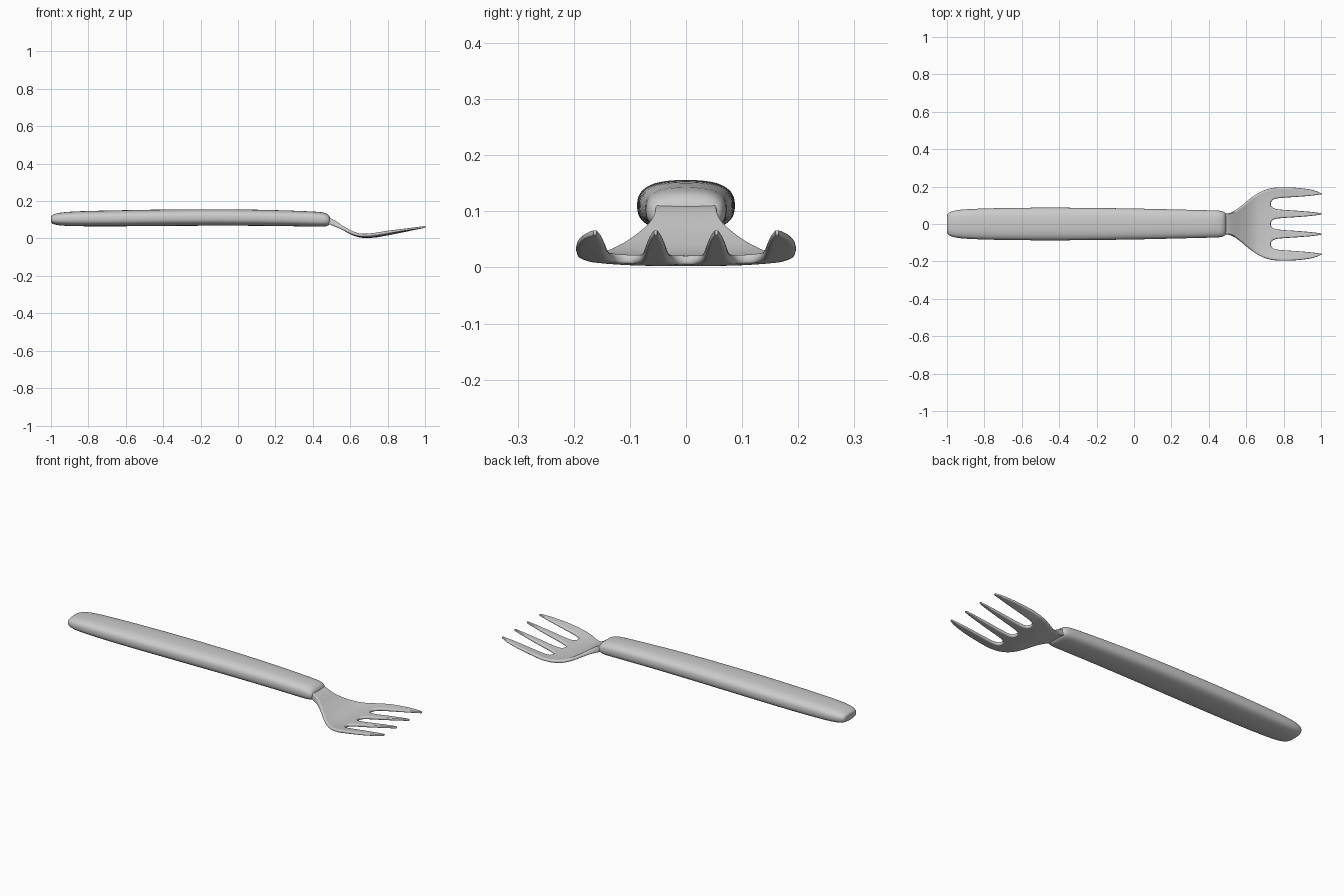
import bpy, bmesh, math

if "Cube" in bpy.data.objects:
    bpy.data.objects.remove(bpy.data.objects["Cube"])


def interp(table, x, col=1):
    """Piecewise-linear lookup in a table of rows sorted by x."""
    if x <= table[0][0]:
        return table[0][col]
    for a, b in zip(table, table[1:]):
        if x <= b[0]:
            f = (x - a[0]) / (b[0] - a[0])
            return a[col] + (b[col] - a[col]) * f
    return table[-1][col]


def make_object(name, bm):
    bmesh.ops.recalc_face_normals(bm, faces=bm.faces)
    for f in bm.faces:
        f.smooth = True
    me = bpy.data.meshes.new(name)
    bm.to_mesh(me)
    bm.free()
    ob = bpy.data.objects.new(name, me)
    bpy.context.collection.objects.link(ob)
    return ob


# Handle: rounded-box rings (x, half width, bottom z, top z)
RINGS = [
    (-1.0, 0.030, 0.092, 0.112), (-1.0, 0.052, 0.083, 0.121),
    (-0.985, 0.065, 0.075, 0.131), (-0.95, 0.076, 0.068, 0.140),
    (-0.87, 0.082, 0.065, 0.146), (-0.7, 0.087, 0.064, 0.150),
    (-0.45, 0.089, 0.066, 0.155), (-0.2, 0.087, 0.068, 0.157),
    (0.05, 0.083, 0.068, 0.156), (0.25, 0.078, 0.066, 0.151),
    (0.4, 0.074, 0.063, 0.145), (0.455, 0.073, 0.062, 0.141),
    (0.48, 0.068, 0.066, 0.132), (0.492, 0.058, 0.076, 0.116),
    (0.492, 0.03, 0.085, 0.105),
]
bm = bmesh.new()
N = 20
loops = []
for x, w, z0, z1 in RINGS:
    ring = []
    for i in range(N):
        a = 2 * math.pi * (i + 0.5) / N
        c, s = math.cos(a), math.sin(a)
        y = math.copysign(abs(c) ** 0.75, c) * w
        z = (z0 + z1) / 2 + math.copysign(abs(s) ** 0.75, s) * (z1 - z0) / 2
        ring.append(bm.verts.new((x, y, z)))
    loops.append(ring)
for a, b in zip(loops, loops[1:]):
    for i in range(N):
        j = (i + 1) % N
        bm.faces.new((a[i], a[j], b[j], b[i]))
bm.faces.new(loops[0])
bm.faces.new(loops[-1])
handle = make_object("handle", bm)
handle.modifiers.new("smooth", 'SUBSURF').levels = 2
handle.modifiers["smooth"].render_levels = 2

# Head: outline half width, height of the sheet and thickness along x
WIDTH = [(0.46, 0.055), (0.51, 0.056), (0.54, 0.070), (0.58, 0.101), (0.62, 0.136),
         (0.66, 0.164), (0.70, 0.184), (0.74, 0.194), (0.80, 0.197), (0.88, 0.194),
         (0.95, 0.184), (0.985, 0.173), (1.0, 0.163)]
HEIGHT = [(0.46, 0.098), (0.49, 0.094), (0.53, 0.073), (0.57, 0.050), (0.61, 0.027),
          (0.65, 0.013), (0.69, 0.010), (0.74, 0.014), (0.80, 0.024), (1.0, 0.062)]
THICK = [(0.46, 1.0), (0.50, 0.85), (0.56, 0.5), (0.64, 0.45), (0.8, 0.42), (1.0, 0.25)]
# Half width of the slots between the tines
GAP = [(0.73, 0.0), (0.734, 0.012), (0.742, 0.021), (0.76, 0.028), (0.80, 0.032),
       (0.88, 0.037), (0.95, 0.043), (0.985, 0.048), (1.003, 0.053)]
XS = [0.46, 0.48, 0.50, 0.52, 0.54, 0.56, 0.58, 0.60, 0.62, 0.64, 0.66, 0.68, 0.70,
      0.72, 0.73, 0.734, 0.742, 0.76, 0.78, 0.80, 0.84, 0.88, 0.92, 0.95, 0.97,
      0.985, 0.997, 1.003]
COLS = 4

bm = bmesh.new()
for strip in range(4):
    rows = []
    for x in XS:
        w, g = interp(WIDTH, x), interp(GAP, x)
        slot = 0.108 * min(1.0, w / 0.19)
        if x > 0.73:
            slot = 0.108
        edges = [-w, -slot, 0.0, slot, w]
        lo = edges[strip] + (g if strip > 0 else 0)
        hi = edges[strip + 1] - (g if strip < 3 else 0)
        if hi - lo < 0.007:
            m = (hi + lo) / 2
            lo, hi = m - 0.0035, m + 0.0035
        row = []
        for c in range(COLS + 1):
            y = lo + (hi - lo) * c / COLS
            dish = 0.010 * (abs(y) / 0.19) ** 3 * max(0.0, min(1.0, (1 - x) / 0.2))
            row.append(bm.verts.new((x, y, interp(HEIGHT, x) + dish)))
        rows.append(row)
    for a, b in zip(rows, rows[1:]):
        for c in range(COLS):
            bm.faces.new((a[c], b[c], b[c + 1], a[c + 1]))
bmesh.ops.remove_doubles(bm, verts=bm.verts, dist=0.0003)
head = make_object("head_with_tines", bm)
group = head.vertex_groups.new(name="thickness")
for v in head.data.vertices:
    group.add([v.index], interp(THICK, v.co.x), 'REPLACE')
solid = head.modifiers.new("thickness", 'SOLIDIFY')
solid.thickness = 0.038
solid.offset = 0
solid.vertex_group = "thickness"
sub = head.modifiers.new("smooth", 'SUBSURF')
sub.levels = sub.render_levels = 2
